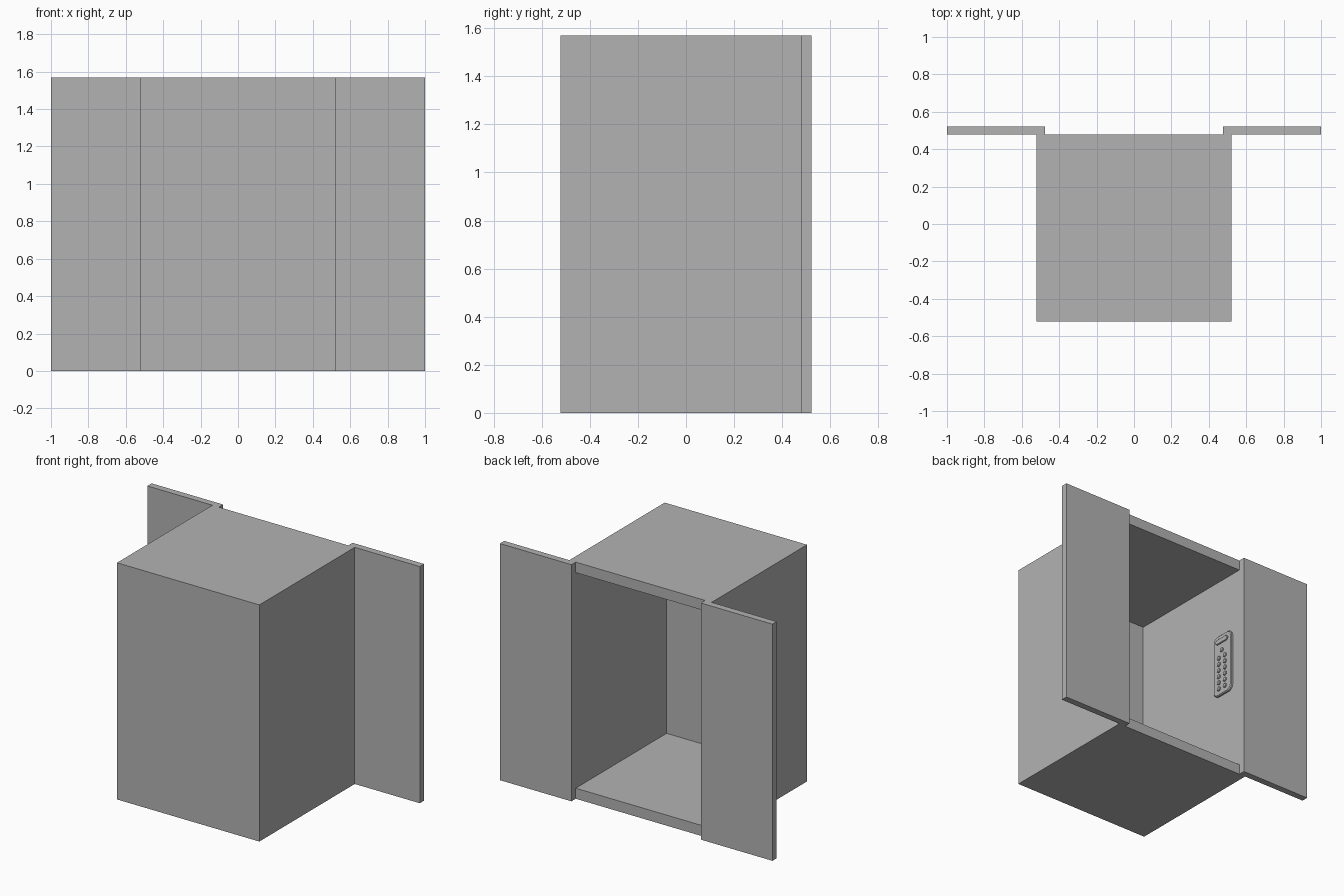
import bpy, bmesh, math

if "Cube" in bpy.data.objects:
    bpy.data.objects.remove(bpy.data.objects["Cube"])

grey = bpy.data.materials.new("plain_grey")
grey.diffuse_color = (0.45, 0.45, 0.45, 1)
grey.use_nodes = True
grey.node_tree.nodes["Principled BSDF"].inputs["Base Color"].default_value = grey.diffuse_color

OUT, INN = 0.5225, 0.475      # cabin half width outside / inside
BACK = 0.4775                 # plane of the open side
H, SLAB = 1.57, 0.07          # height, floor and roof thickness


def finish(bm, name):
    bmesh.ops.recalc_face_normals(bm, faces=bm.faces[:])
    me = bpy.data.meshes.new(name)
    bm.to_mesh(me)
    bm.free()
    me.materials.append(grey)
    ob = bpy.data.objects.new(name, me)
    bpy.context.collection.objects.link(ob)
    return ob


def box(lo, hi):
    bm = bmesh.new()
    bmesh.ops.create_cube(bm, size=1)
    for v in bm.verts:
        for i in range(3):
            v.co[i] = hi[i] if v.co[i] > 0 else lo[i]
    return bm


def rounded_plate(bm, y, z, w, h, r, x0, x1, bevel=0.003, seg=6):
    """Rounded rectangle in the YZ plane, raised from x0 to x1 with a chamfered rim."""
    rings = []
    for x, ins in ((x0, 0), (x1 - bevel, 0), (x1, bevel)):
        ring = []
        for k, (sy, sz) in enumerate(((1, 1), (-1, 1), (-1, -1), (1, -1))):
            for i in range(seg):
                a = math.pi / 2 * (k + (i + 0.5) / seg)
                ring.append(bm.verts.new((
                    x,
                    y + sy * (w / 2 - r) + (r - ins) * math.cos(a),
                    z + sz * (h / 2 - r) + (r - ins) * math.sin(a))))
        rings.append(ring)
    n = len(rings[0])
    for a, b in zip(rings, rings[1:]):
        for i in range(n):
            j = (i + 1) % n
            bm.faces.new((a[i], a[j], b[j], b[i]))
    bm.faces.new(rings[-1])
    bm.faces.new(rings[0][::-1])


# Hollow cabin, open at the back
bm = box((-OUT, -OUT, 0), (OUT, BACK, H))
bm.faces.ensure_lookup_table()
face = max(bm.faces, key=lambda f: f.calc_center_median().y)
face = bmesh.ops.extrude_discrete_faces(bm, faces=[face])["faces"][0]
for v in face.verts:
    v.co.x = math.copysign(INN, v.co.x)
    v.co.z = H - SLAB if v.co.z > H / 2 else SLAB
face = bmesh.ops.extrude_discrete_faces(bm, faces=[face])["faces"][0]
for v in face.verts:
    v.co.y = -INN
finish(bm, "cabin_shell")

# Two open sliding doors
for side, x0, x1 in (("left", -1, -INN), ("right", INN, 1)):
    finish(box((x0, BACK, 0), (x1, OUT, H)), side + "_door")

# Control panel on the inner wall
PY, PZ, FX = 0.325, 0.873, -INN + 0.016
bm = bmesh.new()
rounded_plate(bm, PY, PZ, 0.175, 0.44, 0.04, -INN - 0.005, FX, 0.006)
finish(bm, "control_panel")

# Display strip
bm = bmesh.new()
rounded_plate(bm, PY, 1.045, 0.115, 0.036, 0.0175, FX - 0.002, FX + 0.008)
finish(bm, "panel_display")

# Call buttons: one on top, then six pairs
bm = bmesh.new()
spots = [(0, 0.975)] + [(s * 0.03, 0.925 - 0.045 * i) for i in range(6) for s in (-1, 1)]
for dy, z in spots:
    rounded_plate(bm, PY + dy, z, 0.03, 0.03, 0.0149, FX - 0.002, FX + 0.008, seg=4)
finish(bm, "panel_buttons")
